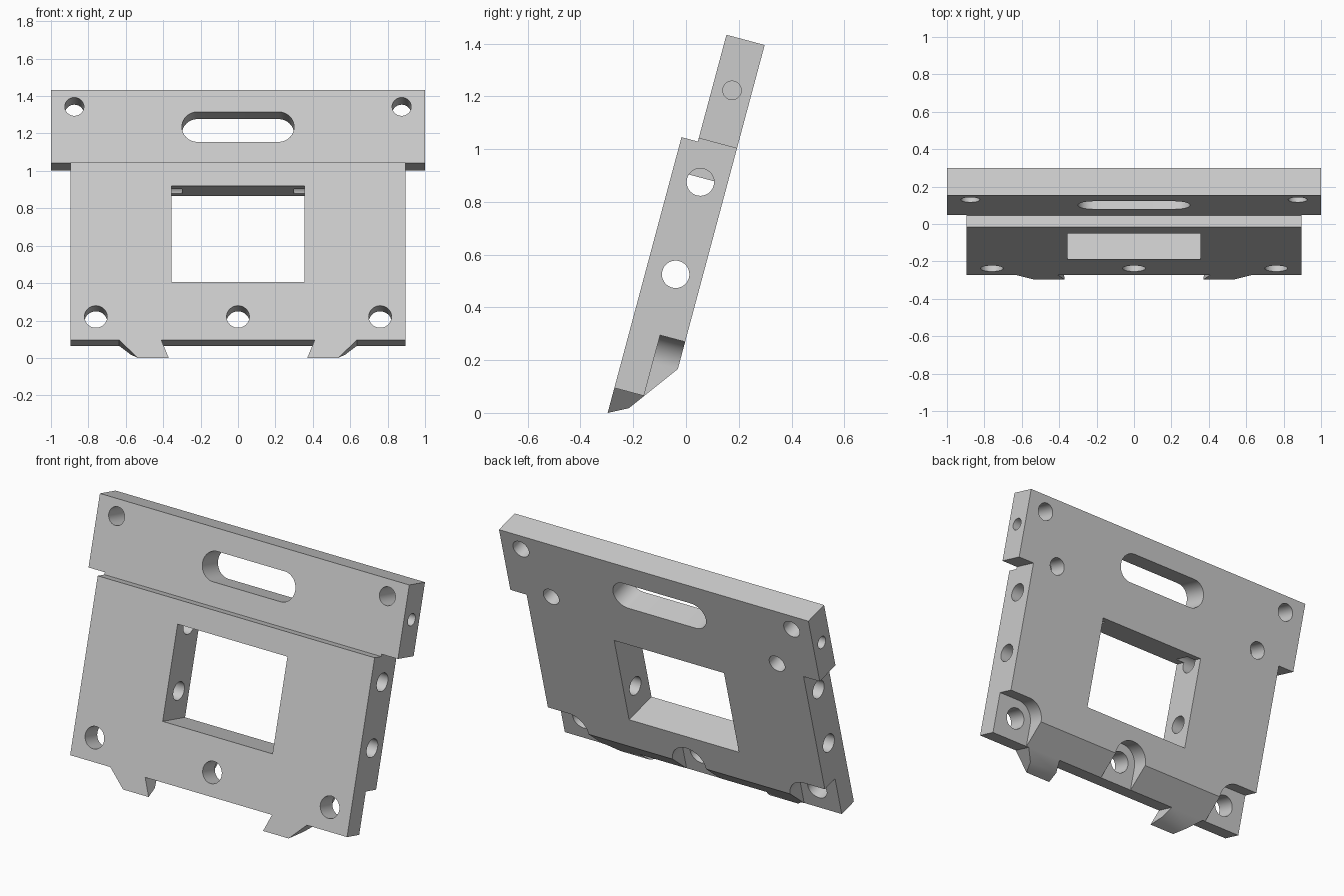
import bpy, bmesh, math

cube = bpy.data.objects.get("Cube")
if cube:
    bpy.data.objects.remove(cube, do_unlink=True)

THICK = 0.214      # full plate thickness
STEP = 0.064       # front recess of the upper bar
FLOOR = 0.116      # depth where the rear pockets end

grey = bpy.data.materials.new("plain grey")
grey.use_nodes = True
grey.diffuse_color = (0.6, 0.6, 0.6, 1)
grey.node_tree.nodes["Principled BSDF"].inputs["Base Color"].default_value = (0.6, 0.6, 0.6, 1)


def prism(name, pts, axis, a, b):
    """Extrude an outline along x (points are y, z) or y (points are x, z)."""
    place = (lambda p, d: (d, p[0], p[1])) if axis == "x" else (lambda p, d: (p[0], d, p[1]))
    bm = bmesh.new()
    low = [bm.verts.new(place(p, a)) for p in pts]
    high = [bm.verts.new(place(p, b)) for p in pts]
    bm.faces.new(low)
    bm.faces.new(high)
    for i in range(len(pts)):
        j = (i + 1) % len(pts)
        bm.faces.new((low[i], low[j], high[j], high[i]))
    bmesh.ops.recalc_face_normals(bm, faces=bm.faces)
    mesh = bpy.data.meshes.new(name)
    bm.to_mesh(mesh)
    bm.free()
    mesh.materials.append(grey)
    ob = bpy.data.objects.new(name, mesh)
    bpy.context.collection.objects.link(ob)
    return ob


def rect(x0, x1, z0, z1):
    return [(x0, z0), (x1, z0), (x1, z1), (x0, z1)]


def arc(cx, cz, r, start, end, n):
    return [(cx + r * math.cos(math.radians(start + (end - start) * i / n)),
             cz + r * math.sin(math.radians(start + (end - start) * i / n)))
            for i in range(n + 1)]


def circle(cx, cz, r, n=40):
    return arc(cx, cz, r, 0, 360, n)[:-1]


# Plate outline: wide bar on top, body below, two dovetail feet
half = [(0, 0.098), (0.41, 0.098), (0.37, 0), (0.535, 0), (0.635, 0.098),
        (0.895, 0.098), (0.895, 1.095), (1, 1.095), (1, 1.501)]
outline = half[1:] + [(-x, z) for x, z in reversed(half[1:])]
plate = prism("mounting_plate", outline, "y", 0, THICK)

cutters = []


def cut(name, pts, axis, a, b):
    cutters.append(prism(name, pts, axis, a, b))


# Front step, rear lower chamfer, window and grip slot
cut("step_cutter", rect(-1.2, 1.2, 1.082, 1.7), "y", -0.1, STEP)
cut("chamfer_cutter", [(-0.1, -0.052), (0.073, 0.038), (0.3, 0.346), (0.3, -0.2), (-0.1, -0.2)],
    "x", -1.2, 1.2)
cut("window_cutter", rect(-0.355, 0.355, 0.419, 0.9525), "y", -0.1, 0.4)
cut("slot_cutter", arc(0.217, 1.296, 0.083, -90, 90, 24) + arc(-0.217, 1.296, 0.083, 90, 270, 24),
    "y", -0.1, 0.4)

# Lower bolt holes with rear pockets open at the bottom
R = 0.108
BOLT_Z = 0.228
for x in (-0.76, 0, 0.76):
    cut("bolt_cutter", circle(x, BOLT_Z, 0.061), "y", -0.1, 0.4)
    if x == 0:
        pocket = arc(x, BOLT_Z, R, 0, 180, 24) + [(x - R, -0.1), (x + R, -0.1)]
    else:
        s = 1 if x > 0 else -1
        pocket = [(x + s * (px - x), pz) for px, pz in arc(x, BOLT_Z, R, 90, 180, 14)]
        pocket += [(x - s * R, -0.1), (s * 1.1, -0.1), (s * 1.1, BOLT_Z + R)]
    cut("pocket_cutter", pocket, "y", FLOOR, 0.4)

for s in (-1, 1):
    # Corner holes, blind rear holes
    cut("corner_cutter", circle(s * 0.875, 1.408, 0.051), "y", -0.1, 0.4)
    cut("rear_cutter", circle(s * 0.73, 1.131, 0.05), "y", 0.1, 0.4)
    # Side holes into the window, blind side hole in the upper bar
    for z in (0.574, 0.936):
        cut("side_cutter", circle(0.113, z, 0.052), "x", s * 0.3, s * 1.2)
    cut("bar_side_cutter", circle(0.139, 1.303, 0.035), "x", s * 0.75, s * 1.2)

bpy.ops.object.select_all(action="DESELECT")
plate.select_set(True)
bpy.context.view_layer.objects.active = plate
for c in cutters:
    mod = plate.modifiers.new("cut", "BOOLEAN")
    mod.operation = "DIFFERENCE"
    mod.solver = "EXACT"
    mod.object = c
    bpy.ops.object.modifier_apply(modifier=mod.name)
for c in cutters:
    bpy.data.objects.remove(c, do_unlink=True)

# Lean the plate back
bpy.ops.object.shade_smooth_by_angle(angle=math.radians(30))
plate.rotation_euler.x = math.radians(-15)
plate.location.y = -0.297
